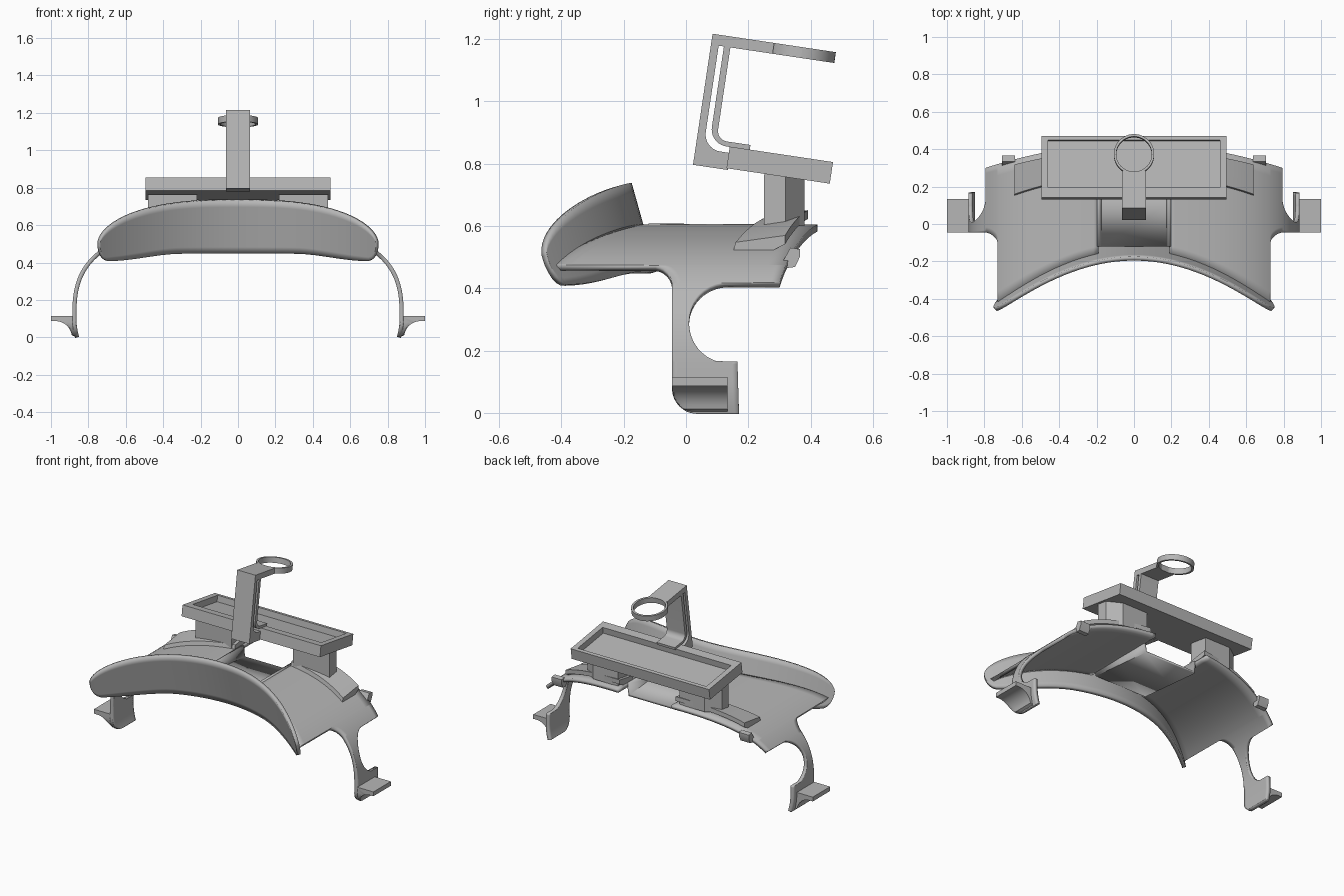
import bpy, bmesh, math
from mathutils import Matrix, Vector

if "Cube" in bpy.data.objects:
    bpy.data.objects.remove(bpy.data.objects["Cube"], do_unlink=True)

grey = bpy.data.materials.new("plain grey")
grey.use_nodes = True
colour = (0.47, 0.47, 0.47, 1)
grey.diffuse_color = colour
grey.node_tree.nodes["Principled BSDF"].inputs["Base Color"].default_value = colour


def finish(name, bm, mirror=False, thick=0, matrix=None):
    """Turn a bmesh into a shaded object, optionally mirrored and thickened."""
    bmesh.ops.recalc_face_normals(bm, faces=bm.faces)
    mesh = bpy.data.meshes.new(name)
    bm.to_mesh(mesh)
    bm.free()
    mesh.materials.append(grey)
    ob = bpy.data.objects.new(name, mesh)
    bpy.context.collection.objects.link(ob)
    if matrix:
        ob.matrix_world = matrix
    if mirror:
        ob.modifiers.new("mirror", 'MIRROR').use_clip = False
    if thick:
        mod = ob.modifiers.new("thickness", 'SOLIDIFY')
        mod.thickness, mod.offset = thick, 0
    bpy.ops.object.select_all(action='DESELECT')
    ob.select_set(True)
    bpy.context.view_layer.objects.active = ob
    bpy.ops.object.shade_smooth_by_angle(angle=math.radians(30))
    return ob


def loft(name, rows, closed=False, **kw):
    """Skin a list of point rows; closed rows get end caps."""
    bm = bmesh.new()
    rings = [[bm.verts.new(p) for p in row] for row in rows]
    n = len(rings[0])
    for a, b in zip(rings, rings[1:]):
        for i in range(n if closed else n - 1):
            j = (i + 1) % n
            bm.faces.new((a[i], a[j], b[j], b[i]))
    if closed:
        bm.faces.new(rings[0])
        bm.faces.new(rings[-1])
    return finish(name, bm, **kw)


def prism_x(name, pts, x0, x1, **kw):
    return loft(name, [[(x, u, v) for u, v in pts] for x in (x0, x1)], True, **kw)


def prism_y(name, pts, y0, y1, **kw):
    return loft(name, [[(u, y, v) for u, v in pts] for y in (y0, y1)], True, **kw)


def arc(cu, cv, r, a0, a1, n=10):
    angles = [math.radians(a0 + (a1 - a0) * i / n) for i in range(n + 1)]
    return [(cu + r * math.cos(a), cv + r * math.sin(a)) for a in angles]


# Arch outline shared by the shell and the parts resting on it
A, H, BASE, N = 0.875, 0.495, 0.1, 2.85


def arch_z(x):
    return BASE + H * (1 - (abs(x) / A) ** N) ** (1 / N)


def arch_x(z):
    if z < BASE:
        return A - 0.015 * (1 - z / BASE) ** 2
    return A * (1 - ((z - BASE) / H) ** N) ** (1 / N)


def visor_y(x, z):
    return -0.105 - 0.33 * (x / 0.74) ** 2 - 0.28 * (z - 0.45)


# Shell with side legs
def front_edge(x, z):
    if z > 0.465:
        return visor_y(x, z)
    if z > 0.405:
        return -0.105 + math.sqrt(max(0, 0.06 ** 2 - (z - 0.405) ** 2))
    if z < 0.08:
        return 0.035 - math.sqrt(0.08 ** 2 - (0.08 - z) ** 2)
    return -0.045


def back_edge(x, z):
    if z > 0.41:
        return 0.43 - 0.21 * x * x
    if z > 0.165:
        return 0.135 - math.sqrt(max(0, 0.125 ** 2 - (z - 0.285) ** 2))
    return 0.17 - 0.03 * z


levels = sorted([0.012 * i for i in range(40)] + [0.003, 0.007, 0.1645, 0.1655, 0.17,
                0.404, 0.4095, 0.4105, 0.461, 0.4645, 0.4655])
outline = [(arch_x(z), z) for z in levels]
start = outline[-1][0]
outline += [(x, arch_z(x)) for x in
            [start + (0.19 - start) * i / 20 for i in range(1, 21)]]
rows = []
for x, z in outline:
    y0, y1 = front_edge(x, z), back_edge(x, z)
    rows.append([(x, y0 + (y1 - y0) * i / 12, z) for i in range(13)])
loft("arched_shell", rows, mirror=True, thick=0.022)

# Sunken channel in the middle of the shell
section = [(-0.19, 0.605), (-0.18, 0), (0.18, 0), (0.19, 0.605)]
rows = []
for y, floor in ((-0.12, 0.57), (0.1, 0.55), (0.32, 0.53)):
    rows.append([(x, y, z or floor) for x, z in section])
loft("centre_channel", rows, thick=0.018)

# Curved visor across the front
rows = []
for i in range(49):
    x = 0.7445 * math.sin(math.pi * (i / 48 - 0.5))
    ax = abs(x)
    top = 0.5 + 0.235 * (1 - (ax / 0.745) ** 2.6) ** 0.55
    t = min(1, max(0, (ax - 0.3) / 0.4))
    low = 0.45 - 0.04 * t * t * (3 - 2 * t)
    if ax > 0.7:
        low = 0.5 - 0.09 * math.sqrt(1 - ((ax - 0.7) / 0.045) ** 2)
    zs = [low + (top - low) * k / 8 for k in range(9)]
    rows.append([(x, visor_y(x, z), z) for z in zs])
loft("visor", rows, thick=0.022)

# Side tabs at the feet
tab = [(1, 0.115), (1, 0.087)] + arc(0.975, 0.0, 0.087, 90, 172, 8) + [(0.865, 0.0), (0.868, 0.115)]
rows = []
for i in range(9):
    y = -0.045 + 0.08 * (1 - math.cos(math.pi * i / 16))
    low = 0.08 - math.sqrt(max(0, 0.08 ** 2 - (0.035 - y) ** 2))
    rows.append([(u, y, max(v, low)) for u, v in tab])
rows.append([(u, 0.133, v) for u, v in tab])
loft("foot_tab", rows, True, mirror=True)

# Raised rails on the rear of the shell
rows = []
for i in range(13):
    x = 0.2 + 0.44 * i / 12
    z = arch_z(x)
    yf, yb = 0.26 - 0.27 * x * x, 0.4 - 0.2 * x * x
    rows.append([(x, yf, z), (x, yf + 0.01, z + 0.036), (x, yb, z + 0.058),
                 (x, yb, z + 0.03), (x, yb - 0.06, z)])
loft("rear_rail", rows, True, mirror=True)

# Small clips on the rear edge
clip = [(0.31, 0.485), (0.335, 0.53), (0.365, 0.525), (0.365, 0.5), (0.35, 0.468), (0.325, 0.465)]
prism_x("rear_clip", clip, 0.635, 0.705, mirror=True)

# Pillars between rails and tray
plan = [(0.48, 0.25), (0.48, 0.32), (0.4, 0.38), (0.22, 0.38), (0.22, 0.25)]
loft("tray_pillar", [[(x, y, z) for x, y in plan] for z in (0.6, 0.765)], True, mirror=True)

# Tilted frame for the tray and the bracket
tilt = Matrix.Translation(Vector((0, 0.13, 0.785))) @ Matrix.Rotation(math.radians(-8.5), 4, 'X')


def rect(x, u0, u1, v):
    return [(-x, u0, v), (x, u0, v), (x, u1, v), (-x, u1, v)]


# Tray with a recessed top
loft("tray", [rect(0.495, 0, 0.335, 0), rect(0.495, 0, 0.335, 0.07),
              rect(0.46, 0.055, 0.312, 0.07), rect(0.46, 0.055, 0.312, 0.03)],
     True, matrix=tilt)

# Bracket: outer plate with top bar, and a bent inner strip
plate = ([(0.005, -0.005), (-0.108, -0.005), (-0.108, 0.42), (0.092, 0.42), (0.092, 0.385),
          (-0.083, 0.385)] + arc(-0.028, 0.105, 0.055, 180, 270) + [(0.005, 0.05)])
prism_x("bracket_plate", plate, -0.065, 0.065, matrix=tilt)
strip = ([(-0.066, 0.39)] + arc(-0.011, 0.124, 0.055, 180, 270) + [(0.065, 0.069), (0.065, 0.085)]
         + arc(-0.011, 0.119, 0.034, 270, 180) + [(-0.045, 0.39)])
prism_x("bracket_inner_strip", strip, -0.065, 0.065, matrix=tilt)

# Ring at the end of the top bar
rows = []
for v, r in ((0.385, 0.095), (0.385, 0.108), (0.42, 0.108), (0.42, 0.095), (0.385, 0.095)):
    rows.append([(x, u, v) for x, u in arc(0, 0.184, r, 0, 360, 48)])
loft("holder_ring", rows, matrix=tilt)
